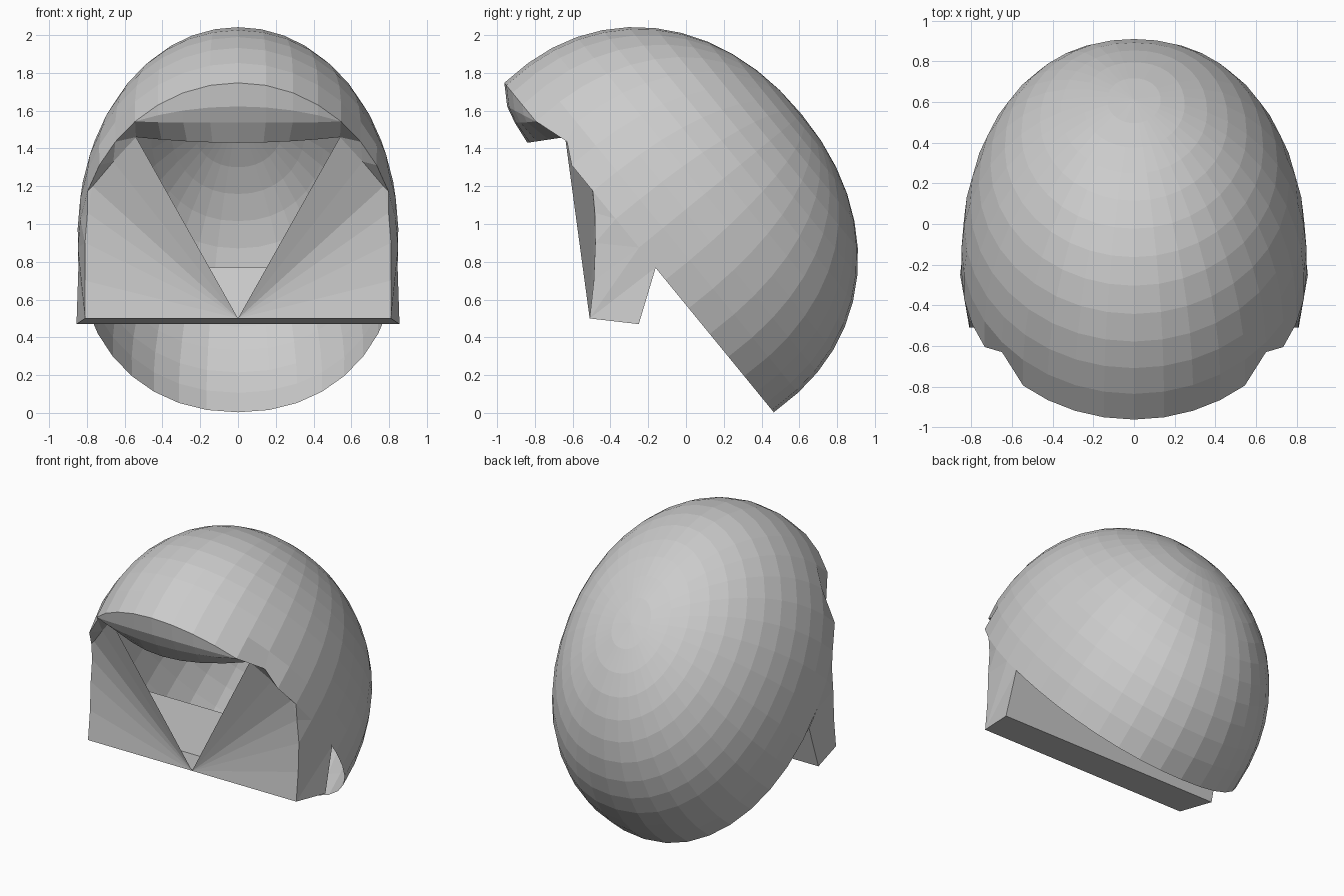
import bpy, bmesh
from math import sin, cos, radians
from mathutils import Vector

if "Cube" in bpy.data.objects:
    bpy.data.objects.remove(bpy.data.objects["Cube"])

SEG, ROWS = 36, 12
INSIDE = Vector((0, -0.1, 0.95))


def power(a, k):
    return abs(a) ** k * (1 if a > 0 else -1)


def shell_point(i, phi):
    """Point on the tilted, slightly boxy ellipsoid; i = segment from the brow, phi = height angle."""
    t = radians(360 / SEG * i)
    k = 0.93 if cos(t) < 0 else 1.0
    c, s = power(cos(phi), 0.94), power(sin(phi), 0.94)
    u = 0.835 + 1.13 * power(cos(t), k) * c
    v = 0.455 + 1.02 * s
    x, y, z = 0.85 * power(sin(t), k) * c, -0.633 * u + 0.774 * v, 0.774 * u + 0.633 * v
    return (x, max(y, -0.63) if z < 1.45 else y, z)


def flip(p):
    return (-p[0], p[1], p[2])


def build(name, faces, mirror=False):
    """Flat-shaded object from faces given as point lists, normals facing outward."""
    if mirror:
        faces = faces + [[flip(p) for p in f] for f in faces]
    bm = bmesh.new()
    for f in faces:
        f = [p for k, p in enumerate(f) if p not in f[:k]]
        if len(f) > 2:
            bm.faces.new([bm.verts.new(p) for p in f])
    bmesh.ops.remove_doubles(bm, verts=bm.verts, dist=0.0005)
    bm.normal_update()
    for f in bm.faces:
        if f.normal.dot(f.calc_center_median() - INSIDE) < 0:
            f.normal_flip()
    me = bpy.data.meshes.new(name)
    bm.to_mesh(me)
    bm.free()
    ob = bpy.data.objects.new(name, me)
    bpy.context.collection.objects.link(ob)
    return ob


def bands(rows):
    return [[a[i], a[i + 1], b[i + 1], b[i]]
            for a, b in zip(rows, rows[1:]) for i in range(len(a) - 1)]


# Domed shell: open half ellipsoid leaning backward
BASE = radians(-4.5)
phis = [BASE + (radians(90) - BASE) * k / ROWS for k in range(ROWS)]
rings = [[shell_point(i, p) for i in range(SEG + 1)] for p in phis]
pole = shell_point(0, radians(90))
cap = [[rings[-1][i], rings[-1][i + 1], pole] for i in range(SEG)]
build("dome_shell", bands(rings) + cap)

# Brow lip: curls down and inward below the front of the dome
rim, mid, low, inner = [], [], [], []
for i in range(-4, 5):
    s = i / 4
    x, y, z = shell_point(i, BASE)
    w = 1 - s * s
    rim.append((x, y, z))
    mid.append((x, y + 0.015 * w, z - 0.125 * w))
    low.append((x, y + 0.055 * w, z - 0.21 * w))
    inner.append((0.54 * s, -0.84 + 0.20 * s * s, 1.43 + 0.03 * s * s))
build("brow_lip", bands([rim, mid, low, inner]))

# Cheek plates: fans from the chin point out to the curved side edge
chin = (0, -0.51, 0.5)
edge = [(0.81, -0.51, 0.5), (0.81, -0.488, 0.7), (0.81, -0.48, 0.9),
        (0.797, -0.483, 1.06), (0.77, -0.50, 1.2), (0.66, -0.565, 1.33), (0.54, -0.64, 1.46)]
build("cheek_plates", [[chin, a, b] for a, b in zip(edge, edge[1:])], mirror=True)

# Side walls: join the cheek edge to the dome rim
notch = (0.845, -0.16, 0.77)
heel = (0.855, -0.25, 0.47)
arc = [shell_point(i, BASE) for i in (9, 8, 7, 6, 5, 4)]
walls = [[notch, heel, edge[0]], [notch, edge[0], arc[0]],
         [arc[0], edge[0], edge[1]]]
for k in range(5):
    walls += [[arc[k], edge[k + 1], edge[k + 2]], [arc[k], edge[k + 2], arc[k + 1]]]
build("side_walls", walls, mirror=True)

# Chin floor and the sloping wall behind it
build("chin_floor", [[edge[0], flip(edge[0]), flip(heel), heel]])
build("chin_back_wall", [[heel, flip(heel), flip(notch), notch]])
